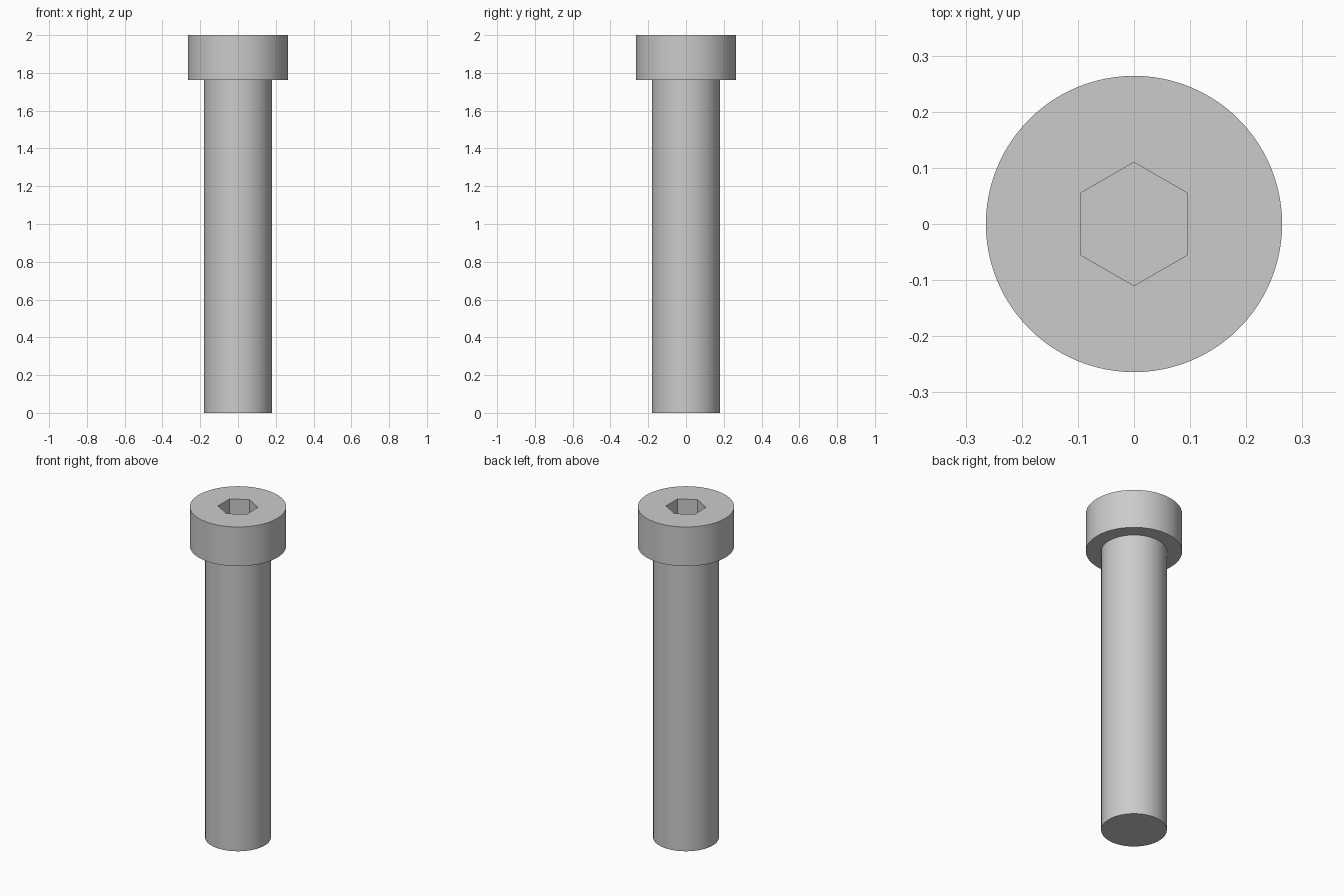
import bpy, bmesh
from math import cos, sin, pi, radians

SIDES = 96
HEAD_R, SHAFT_R, SOCKET_R = 0.264, 0.18, 0.11
TOP, HEAD_BASE, SOCKET_FLOOR = 2.0, 1.763, 1.87

if "Cube" in bpy.data.objects:
    bpy.data.objects.remove(bpy.data.objects["Cube"])

steel = bpy.data.materials.new("steel grey")
steel.use_nodes = True
steel.diffuse_color = (0.6, 0.6, 0.6, 1)
steel.node_tree.nodes["Principled BSDF"].inputs["Base Color"].default_value = (0.6, 0.6, 0.6, 1)


def ring(bm, radius, z, sides=SIDES):
    """Ring of vertices starting on the +y axis."""
    angles = [pi / 2 + 2 * pi * i / sides for i in range(sides)]
    return [bm.verts.new((radius * cos(a), radius * sin(a), z)) for a in angles]


def bridge(bm, coarse, fine):
    """Join two rings; the second may have a multiple of the first's vertices."""
    n, step = len(coarse), len(fine) // len(coarse)
    for i in range(n):
        arc = [fine[(i * step + k) % len(fine)] for k in range(step + 1)]
        bm.faces.new([coarse[(i + 1) % n], coarse[i]] + arc)


def finish(bm, name):
    mesh = bpy.data.meshes.new(name)
    bm.to_mesh(mesh)
    bm.free()
    mesh.materials.append(steel)
    obj = bpy.data.objects.new(name, mesh)
    bpy.context.collection.objects.link(obj)
    bpy.ops.object.select_all(action="DESELECT")
    obj.select_set(True)
    bpy.context.view_layer.objects.active = obj
    bpy.ops.object.shade_smooth_by_angle(angle=radians(30))


# Head: hex socket floor and walls, top face, outer wall, underside
bm = bmesh.new()
rings = [ring(bm, SOCKET_R, SOCKET_FLOOR, 6), ring(bm, SOCKET_R, TOP, 6),
         ring(bm, HEAD_R, TOP), ring(bm, HEAD_R, HEAD_BASE), ring(bm, SHAFT_R, HEAD_BASE)]
bm.faces.new(rings[0])
for inner, outer in zip(rings, rings[1:]):
    bridge(bm, inner, outer)
finish(bm, "head")

# Shaft: closed at the bottom, meeting the head's underside at the top
bm = bmesh.new()
bottom, top = ring(bm, SHAFT_R, 0), ring(bm, SHAFT_R, HEAD_BASE)
bm.faces.new(bottom[::-1])
bridge(bm, top, bottom)
finish(bm, "shaft")
